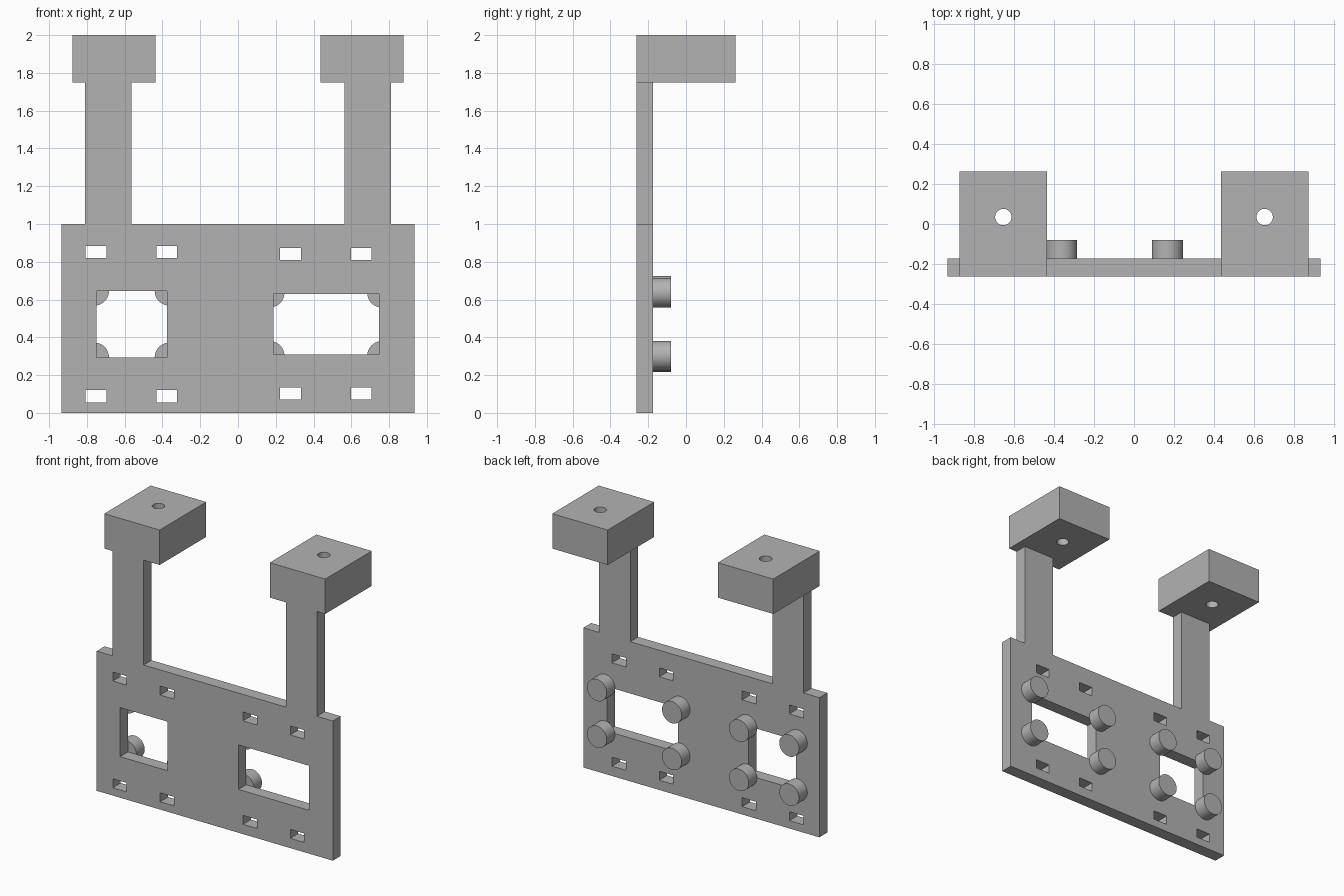
import bpy
import bmesh
from math import radians
from mathutils import Matrix, Vector

cube = bpy.data.objects.get("Cube")
if cube:
    bpy.data.objects.remove(cube, do_unlink=True)

FRONT, PLATE_BACK, PEG_BACK, BACK = -0.263, -0.174, -0.08, 0.263

grey = bpy.data.materials.new("plain grey")
grey.use_nodes = True
colour = (0.45, 0.45, 0.45, 1)
grey.diffuse_color = colour
grey.node_tree.nodes["Principled BSDF"].inputs["Base Color"].default_value = colour


def make_object(name, bm):
    bmesh.ops.recalc_face_normals(bm, faces=bm.faces[:])
    mesh = bpy.data.meshes.new(name)
    bm.to_mesh(mesh)
    bm.free()
    mesh.materials.append(grey)
    obj = bpy.data.objects.new(name, mesh)
    bpy.context.collection.objects.link(obj)
    return obj


def add_box(bm, x, y, z):
    """Box from (low, high) pairs on each axis."""
    size = [b - a for a, b in (x, y, z)]
    centre = Vector([(a + b) / 2 for a, b in (x, y, z)])
    bmesh.ops.create_cube(
        bm, size=1, matrix=Matrix.Translation(centre) @ Matrix.Diagonal((*size, 1)))


def add_cylinder(bm, centre, radius, depth, turn=0):
    bmesh.ops.create_cone(
        bm, cap_ends=True, segments=48, radius1=radius, radius2=radius, depth=depth,
        matrix=Matrix.Translation(centre) @ Matrix.Rotation(radians(turn), 4, "X"))


def cut(obj, cutter_bm):
    """Subtract the cutter and keep the finished mesh."""
    cutter = make_object("cutter", cutter_bm)
    cutter.hide_render = True
    mod = obj.modifiers.new("openings", "BOOLEAN")
    mod.object = cutter
    mod.operation = "DIFFERENCE"
    mod.solver = "EXACT"
    graph = bpy.context.evaluated_depsgraph_get()
    obj.data = bpy.data.meshes.new_from_object(obj.evaluated_get(graph))
    obj.modifiers.clear()
    bpy.data.objects.remove(cutter, do_unlink=True)


def smooth(obj):
    bpy.ops.object.select_all(action="DESELECT")
    obj.select_set(True)
    bpy.context.view_layer.objects.active = obj
    bpy.ops.object.shade_smooth_by_angle(angle=radians(30))


# Back plate with its two upright posts, as one mirrored outline
half = [(0.935, 0), (0.935, 1), (0.81, 1), (0.81, 1.75), (0.563, 1.75), (0.563, 1)]
outline = half + [(-x, z) for x, z in reversed(half)]
bm = bmesh.new()
face = bm.faces.new([bm.verts.new((x, FRONT, z)) for x, z in outline])
extruded = bmesh.ops.extrude_face_region(bm, geom=[face])["geom"]
bmesh.ops.translate(bm, vec=(0, PLATE_BACK - FRONT, 0),
                    verts=[v for v in extruded if isinstance(v, bmesh.types.BMVert)])
plate = make_object("plate_and_posts", bm)

# Windows, and the strap slots above and below them
windows = {
    "right": dict(x=(-0.75, -0.375), z=(0.294, 0.645),
                  slots_x=(-0.752, -0.377), slots_z=(0.088, 0.852)),
    "left": dict(x=(0.187, 0.747), z=(0.31, 0.629),
                 slots_x=(0.278, 0.653), slots_z=(0.102, 0.842)),
}
through = (FRONT - 0.1, PLATE_BACK + 0.1)
bm = bmesh.new()
for w in windows.values():
    add_box(bm, w["x"], through, w["z"])
    for x in w["slots_x"]:
        for z in w["slots_z"]:
            add_box(bm, (x - 0.055, x + 0.055), through, (z - 0.032, z + 0.032))
cut(plate, bm)

# Round pegs behind the corners of each window
peg_centres = {
    "right": ((-0.761, -0.363), (0.294, 0.646)),
    "left": ((0.168, 0.762), (0.302, 0.636)),
}
for side, (xs, zs) in peg_centres.items():
    for x in xs:
        for z, level in zip(zs, ("lower", "upper")):
            place = "outer" if abs(x) > 0.5 else "inner"
            bm = bmesh.new()
            add_cylinder(bm, (x, (PLATE_BACK + PEG_BACK) / 2, z), 0.078,
                         PEG_BACK - PLATE_BACK, 90)
            smooth(make_object(f"{side}_{level}_{place}_peg", bm))

# Mounting blocks on the posts, each with a vertical screw hole
for side, s in (("right", -1), ("left", 1)):
    bm = bmesh.new()
    add_box(bm, sorted((s * 0.436, s * 0.875)), (FRONT, BACK), (1.75, 2))
    block = make_object(f"{side}_mounting_block", bm)
    hole = bmesh.new()
    add_cylinder(hole, (s * 0.655, 0.035, 1.875), 0.041, 0.5)
    cut(block, hole)
    smooth(block)
